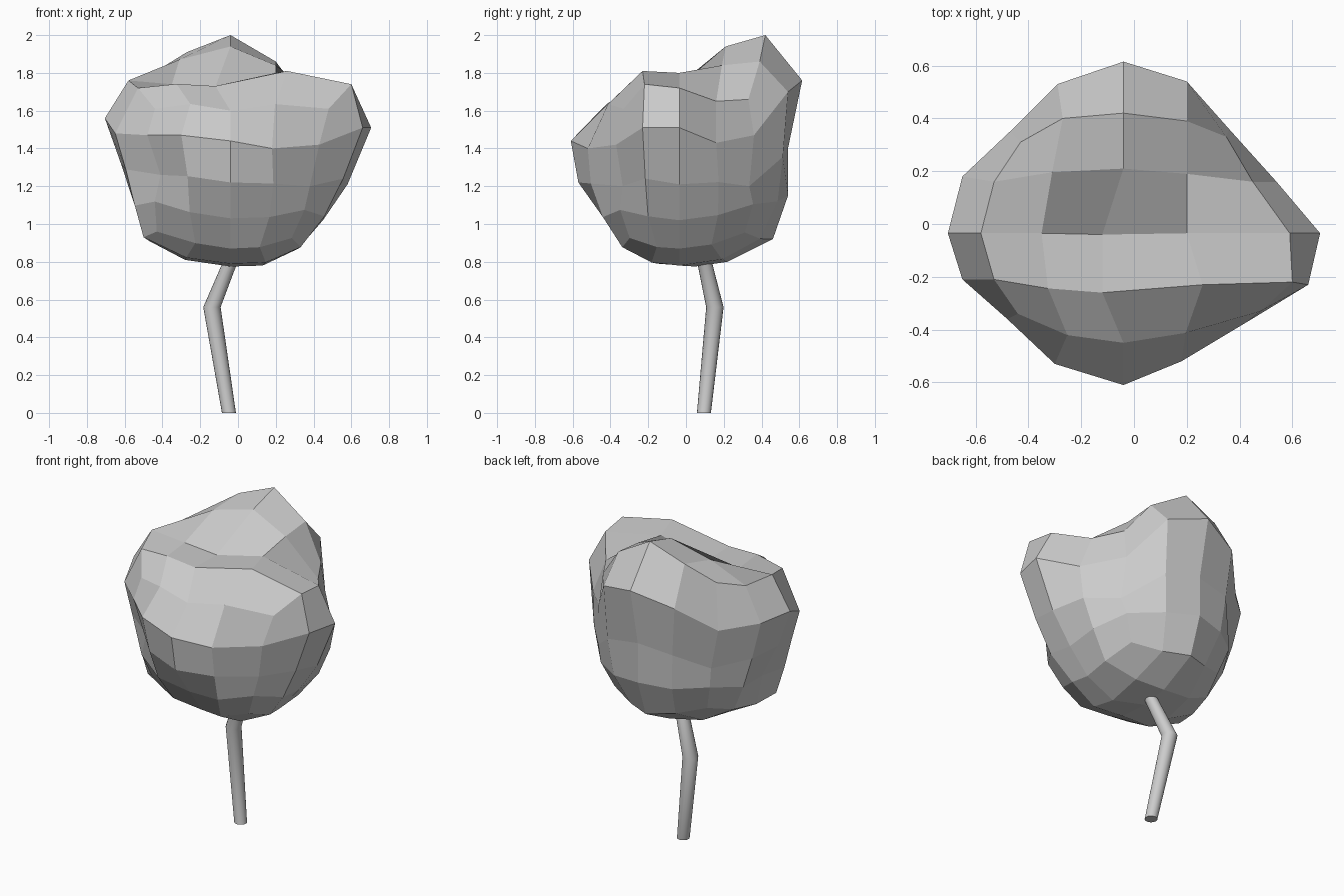
import bpy, bmesh, math
from mathutils import Vector

if "Cube" in bpy.data.objects:
    bpy.data.objects.remove(bpy.data.objects["Cube"])

def new_object(name, bm):
    bmesh.ops.recalc_face_normals(bm, faces=bm.faces)
    mesh = bpy.data.meshes.new(name)
    bm.to_mesh(mesh)
    bm.free()
    ob = bpy.data.objects.new(name, mesh)
    bpy.context.collection.objects.link(ob)
    return ob

# Trunk: horizontal rings along a bent path (x, y, z, radius)
SIDES = 16
path = [(-0.048, 0.095, 0, 0.037), (-0.138, 0.153, 0.56, 0.046), (0.0, 0.075, 0.9, 0.036)]
bm = bmesh.new()
rings = []
for x, y, z, r in path:
    rings.append([bm.verts.new((x + r * math.cos(2 * math.pi * i / SIDES),
                                y + r * math.sin(2 * math.pi * i / SIDES), z))
                  for i in range(SIDES)])
for lo, hi in zip(rings, rings[1:]):
    for i in range(SIDES):
        j = (i + 1) % SIDES
        f = bm.faces.new((lo[i], lo[j], hi[j], hi[i]))
        f.smooth = True
bm.faces.new(rings[0])
bm.faces.new(rings[-1])
new_object("trunk", bm)

# Crown: a 4 x 4 cube-sphere pulled onto a few measured loops
def step(i):
    """Cube-grid coordinates (sin, cos) of step i out of 16 round a loop."""
    t = i * math.pi / 8
    return [max(-2, min(2, round(2.83 * v))) for v in (math.sin(t), math.cos(t))]

N = None
# side outline (y, z) from the top round the front, underside and back
side = [(-.04, 1.725), (-.26, 1.73), (-.45, 1.60), (-.61, 1.44), (-.57, 1.22), (-.43, 1.03),
        (-.31, .87), (-.15, .79), (.05, .775), (.22, .80), (.46, .92), (.54, 1.15),
        (.54, 1.40), (.615, 1.76), (.42, 2.0), (.21, 1.94)]
# front outline (x, z) from the top round the right, underside and left
front = [N, (.20, 1.80), (.59, 1.72), (.705, 1.51), (.58, 1.21), (.45, 1.02), (.32, .87),
         (.13, .78), N, (-.28, .81), (-.47, .91), (-.51, 1.10), (-.62, 1.32),
         (-.705, 1.56), (-.58, 1.76), (-.35, 1.74)]
# widest ring and top rim (x, y, z), anticlockwise from the front
belt = [N, (.18, -.52, 1.40), (.43, -.37, 1.42), (.66, -.23, 1.51), N, (.54, .16, 1.43),
        (.36, .36, 1.47), (.20, .54, 1.70), N, (-.29, .53, 1.68), (-.47, .35, 1.52),
        (-.65, .18, 1.55), N, (-.65, -.21, 1.48), (-.48, -.36, 1.47), (-.30, -.53, 1.47)]
rim = [N, N, (.48, -.33, 1.61), (.60, -.22, 1.74), N, (.45, .16, 1.65), (.35, .33, 1.66),
       (.20, .39, 1.86), N, (-.27, .40, 1.91), (-.43, .31, 1.80), (-.53, .16, 1.75), N,
       (-.53, -.21, 1.72), (-.44, -.34, 1.61), N]

fixed = {(-2, -1, -2): (-.50, -.19, .93),      # low bump
         (-2, -2, -2): (-.43, -.25, .96),
         (1, -1, 2): (.26, -.23, 1.81),        # right shoulder
         (1, 1, 2): (.20, .19, 1.84)}          # edge of the peak
for sx in (-1, 1):                             # slimmer corners below the belt
    for sy in (-1, 1):
        fixed[(2 * sx, 2 * sy, 0)] = (.395 * sx - .015, .335 * sy, 1.23 - .03 * sx)
for i in range(16):
    s, c = step(i)
    if side[i]:
        x = -.12 if i < 2 else -.04            # top seam leans left
        fixed[(0, -s, c)] = (x, *side[i])
    if front[i]:
        fixed[(s, 0, c)] = (front[i][0], -.035, front[i][1])
    if belt[i]:
        fixed[(s, -c, 1)] = belt[i]
    if rim[i]:
        fixed[(s, -c, 2)] = rim[i]

bm = bmesh.new()
bmesh.ops.create_cube(bm, size=4)
bmesh.ops.subdivide_edges(bm, edges=bm.edges[:], cuts=3, use_grid_fill=True)
centre = Vector((0, 0, 1.28))
base, offset, free = {}, {}, []
for v in bm.verts:
    key = tuple(round(q) for q in v.co)
    d = Vector([math.tan(q * math.pi / 8) for q in key]).normalized()
    base[v] = centre + d * 0.57
    if key in fixed:
        offset[v] = Vector(fixed[key]) - base[v]
    else:
        offset[v] = Vector((0, 0, 0))
        free.append(v)
# Relax the remaining points between the measured ones
for _ in range(150):
    for v in free:
        near = [offset[e.other_vert(v)] for e in v.link_edges]
        offset[v] = sum(near, Vector((0, 0, 0))) / len(near)
for v in bm.verts:
    v.co = base[v] + offset[v]
new_object("crown", bm)
